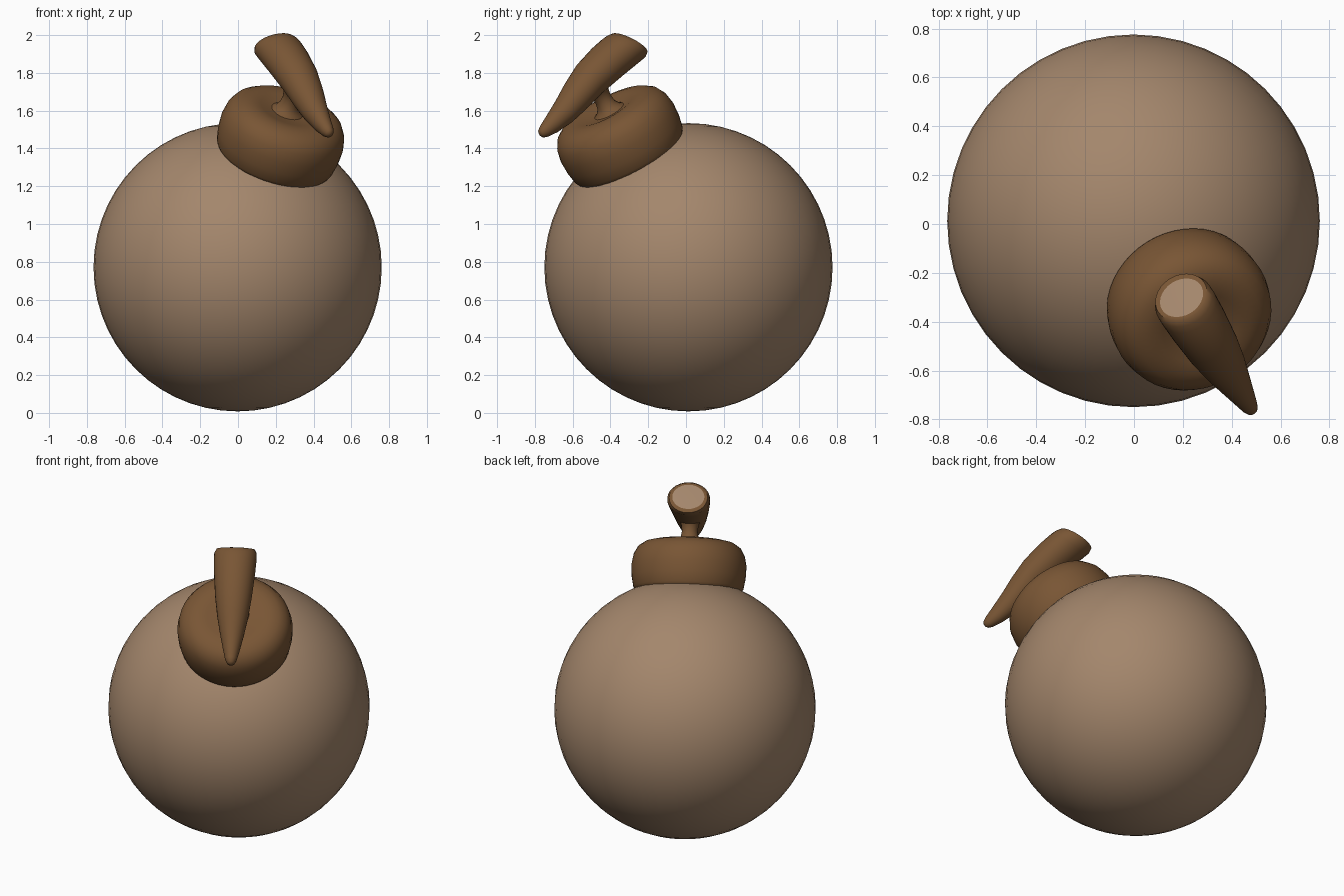
import bpy, bmesh, math
from mathutils import Matrix, Vector

if "Cube" in bpy.data.objects:
    bpy.data.objects.remove(bpy.data.objects["Cube"])

CENTRE = Vector((-0.002, 0.013, 0.771))
RADIUS = 0.763
TILT = math.radians(32)      # lean of the stopper away from vertical
AZ = math.radians(32)        # turn of the stopper from the front towards +x


def material(name, rgb):
    m = bpy.data.materials.new(name)
    m.diffuse_color = (*rgb, 1)
    m.use_nodes = True
    m.node_tree.nodes["Principled BSDF"].inputs["Base Color"].default_value = m.diffuse_color
    return m


TAN = material("light tan", (0.37, 0.24, 0.15))
BROWN = material("dark brown", (0.19, 0.092, 0.035))

# Stopper frame: x runs forward along the horn, z outwards from the ball centre
d = Vector((math.sin(AZ), -math.cos(AZ), 0))
fx = d * math.cos(TILT) - Vector((0, 0, math.sin(TILT)))
fz = d * math.sin(TILT) + Vector((0, 0, math.cos(TILT)))
fy = fz.cross(fx)
FRAME = Matrix.Translation(CENTRE) @ Matrix((fx, fy, fz)).transposed().to_4x4()


def finish(name, bm, mats):
    bmesh.ops.recalc_face_normals(bm, faces=bm.faces)
    me = bpy.data.meshes.new(name)
    bm.to_mesh(me)
    bm.free()
    for m in mats:
        me.materials.append(m)
    for p in me.polygons:
        p.use_smooth = True
    ob = bpy.data.objects.new(name, me)
    bpy.context.collection.objects.link(ob)
    return ob


def loft(bm, rings):
    """Skin a list of closed point rings and cap both ends."""
    loops = [[bm.verts.new(FRAME @ Vector(p)) for p in ring] for ring in rings]
    n = len(loops[0])
    for a, b in zip(loops, loops[1:]):
        for i in range(n):
            j = (i + 1) % n
            bm.faces.new((a[i], a[j], b[j], b[i]))
    first = bm.faces.new(loops[0][::-1])
    bm.faces.new(loops[-1])
    return first


def circle(r, s, n=48):
    return [(r * math.cos(2 * math.pi * i / n), r * math.sin(2 * math.pi * i / n), s)
            for i in range(n)]


# Ball
bm = bmesh.new()
bmesh.ops.create_uvsphere(bm, u_segments=48, v_segments=28, radius=RADIUS,
                          matrix=Matrix.Translation(CENTRE))
finish("ball", bm, [TAN])

# Stopper cap: a rounded disc sitting on the ball
cap = [(0.26, 0.67), (0.305, 0.68), (0.322, 0.71), (0.333, 0.77), (0.336, 0.84),
       (0.325, 0.90), (0.30, 0.945), (0.26, 0.973), (0.21, 0.985), (0.16, 0.982),
       (0.10, 0.965), (0.02, 0.96)]
bm = bmesh.new()
loft(bm, [circle(r, s) for r, s in cap])
finish("stopper_cap", bm, [BROWN])

# Stem, flared at both ends
stem = [(0.10, 0.955), (0.07, 0.975), (0.052, 1.0), (0.046, 1.04), (0.052, 1.08),
        (0.075, 1.115), (0.09, 1.15)]
bm = bmesh.new()
loft(bm, [[(x - 0.02, y, z) for x, y, z in circle(r, s, 20)] for r, s in stem])
finish("stem", bm, [BROWN])

# Horn: (along, height, half width, half height, slant of the ring)
horn = [(-0.315, 1.205, 0.094, 0.076, 0.5), (-0.315, 1.200, 0.112, 0.094, 0.5),
        (-0.29, 1.197, 0.124, 0.103, 0.48), (-0.25, 1.196, 0.125, 0.105, 0.4),
        (-0.15, 1.190, 0.120, 0.105, 0.2), (0.0, 1.172, 0.107, 0.100, 0),
        (0.12, 1.140, 0.090, 0.088, 0), (0.22, 1.112, 0.070, 0.072, 0),
        (0.32, 1.094, 0.048, 0.052, 0), (0.38, 1.088, 0.034, 0.036, 0),
        (0.405, 1.087, 0.022, 0.024, 0), (0.414, 1.087, 0.008, 0.008, 0)]
rings = []
for w, s, ry, rs, k in horn:
    ring = []
    for i in range(28):
        a = 2 * math.pi * i / 28
        h = rs * math.sin(a)
        ring.append((w + k * h, ry * math.cos(a), s + h))
    rings.append(ring)
bm = bmesh.new()
end = loft(bm, rings)
end.material_index = 1       # pale cut end
finish("horn", bm, [BROWN, TAN])

# Keep the pale end crisp against the rounded horn
for ob in bpy.context.collection.objects:
    ob.select_set(True)
    bpy.context.view_layer.objects.active = ob
bpy.ops.object.shade_smooth_by_angle(angle=math.radians(50))
